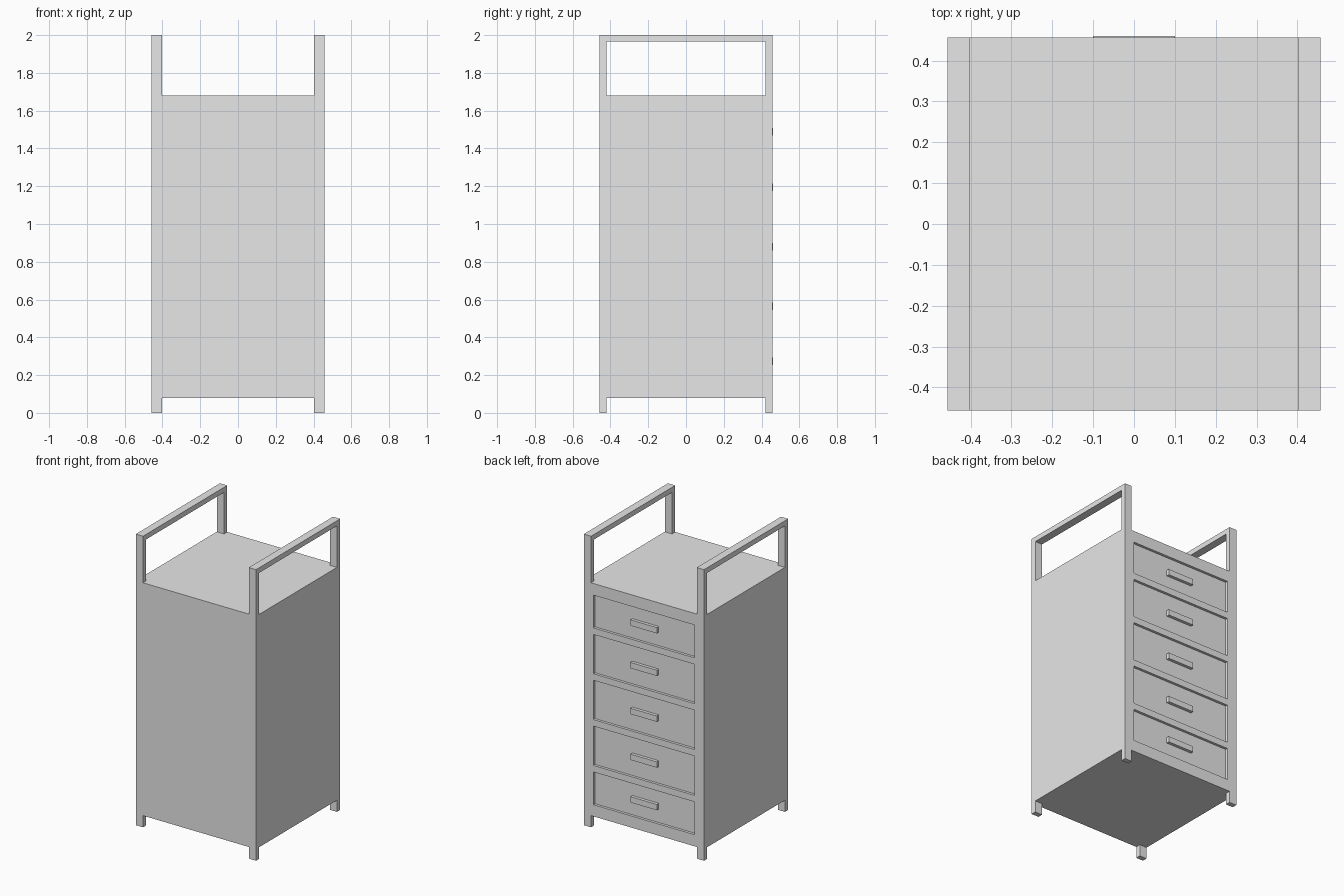
import bpy
import bmesh
from mathutils import Vector

W = 0.457                 # half width and half depth
Z0, Z1, TOP = 0.08, 1.68, 2.0
POST_X, POST_Y = 0.055, 0.035
RECESS, DRAWER_X = 0.018, 0.385
DRAWERS = [(0.16, 0.385), (0.43, 0.70), (0.745, 1.015), (1.06, 1.33), (1.375, 1.60)]

cube = bpy.data.objects.get("Cube")
if cube:
    bpy.data.objects.remove(cube, do_unlink=True)

grey = bpy.data.materials.new("light_grey")
grey.use_nodes = True
grey.diffuse_color = (0.8, 0.8, 0.8, 1)
grey.node_tree.nodes["Principled BSDF"].inputs["Base Color"].default_value = (0.8, 0.8, 0.8, 1)


def finish(name, bm):
    bmesh.ops.recalc_face_normals(bm, faces=bm.faces[:])
    mesh = bpy.data.meshes.new(name)
    bm.to_mesh(mesh)
    bm.free()
    mesh.materials.append(grey)
    obj = bpy.data.objects.new(name, mesh)
    bpy.context.collection.objects.link(obj)
    return obj


def box_mesh(lo, hi):
    lo, hi = Vector(lo), Vector(hi)
    bm = bmesh.new()
    bmesh.ops.create_cube(bm, size=1)
    for v in bm.verts:
        v.co = (lo + hi) / 2 + v.co * (hi - lo)
    return bm


# Cabinet body, sliced along the drawer edges
bm = box_mesh((-W, -W, Z0), (W, W, Z1))
cuts = [((s * DRAWER_X, 0, 0), (1, 0, 0)) for s in (-1, 1)]
cuts += [((0, 0, z), (0, 0, 1)) for pair in DRAWERS for z in pair]
for co, no in cuts:
    bmesh.ops.bisect_plane(bm, geom=bm.verts[:] + bm.edges[:] + bm.faces[:],
                           plane_co=co, plane_no=no)


# Drawer fronts pushed into the back face
def is_drawer(face):
    c = face.calc_center_median()
    return (face.normal.y > 0.9 and abs(c.x) < DRAWER_X
            and any(a < c.z < b for a, b in DRAWERS))


bm.normal_update()
fronts = [f for f in bm.faces if is_drawer(f)]
result = bmesh.ops.extrude_face_region(bm, geom=fronts)
bmesh.ops.delete(bm, geom=[f for f in fronts if f.is_valid], context='FACES')
moved = [g for g in result["geom"] if isinstance(g, bmesh.types.BMVert)]
bmesh.ops.translate(bm, verts=moved, vec=(0, -RECESS, 0))
finish("cabinet_body", bm)

# Drawer pulls
for i, (a, b) in enumerate(DRAWERS):
    z = (a + b) / 2
    finish(f"drawer_pull_{i + 1}",
           box_mesh((-0.1, W - RECESS, z - 0.02), (0.1, W + 0.003, z + 0.02)))

for side, s in (("left", 1), ("right", -1)):
    # Feet
    for end, e in (("front", -1), ("back", 1)):
        xs = sorted((s * W, s * (W - POST_X)))
        ys = sorted((e * W, e * (W - POST_Y)))
        finish(f"{end}_{side}_foot", box_mesh((xs[0], ys[0], 0), (xs[1], ys[1], Z0)))

    # Arched side rail: a U-shaped profile extruded across its width
    inner = W - POST_Y
    profile = [(-W, Z1), (-W, TOP), (W, TOP), (W, Z1),
               (inner, Z1), (inner, TOP - POST_Y), (-inner, TOP - POST_Y), (-inner, Z1)]
    bm = bmesh.new()
    face = bm.faces.new([bm.verts.new((s * W, y, z)) for y, z in profile])
    out = bmesh.ops.extrude_face_region(bm, geom=[face])
    verts = [g for g in out["geom"] if isinstance(g, bmesh.types.BMVert)]
    bmesh.ops.translate(bm, verts=verts, vec=(-s * POST_X, 0, 0))
    finish(f"{side}_side_rail", bm)
